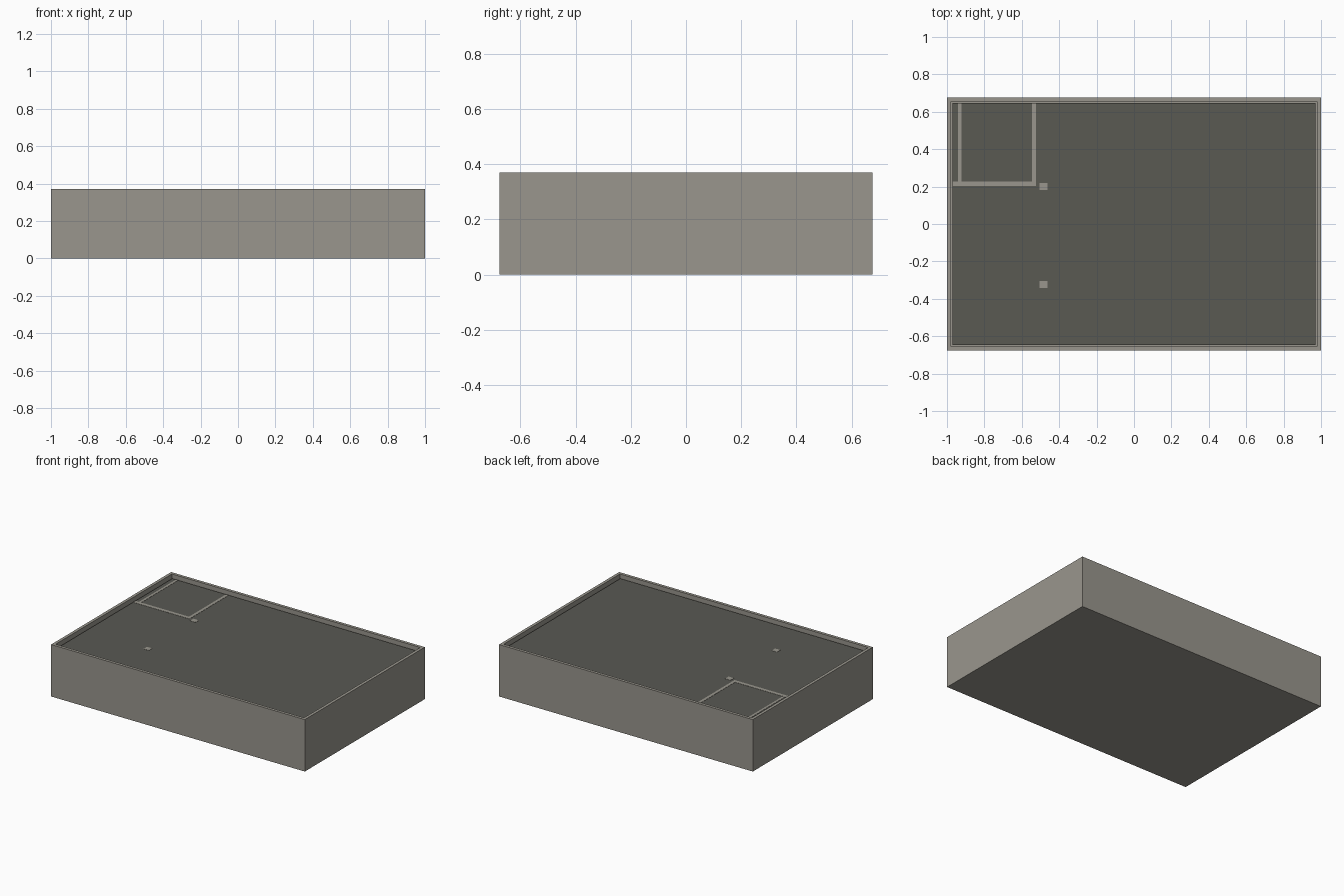
import bpy
import bmesh
from mathutils import Vector

cube = bpy.data.objects.get("Cube")
if cube:
    bpy.data.objects.remove(cube, do_unlink=True)

HALF_X, HALF_Y, HEIGHT = 1.0, 0.676, 0.37
WALL, FLOOR_Z, ROOF_Z = 0.03, 0.02, 0.343
IN_X, IN_Y = HALF_X - WALL, HALF_Y - WALL


def material(name, rgb):
    mat = bpy.data.materials.new(name)
    mat.use_nodes = True
    mat.diffuse_color = (*rgb, 1)
    shader = next(n for n in mat.node_tree.nodes if n.type == "BSDF_PRINCIPLED")
    shader.inputs["Base Color"].default_value = (*rgb, 1)
    return mat


wall_mat = material("warm grey", (0.32, 0.305, 0.267))
roof_mat = material("dark grey", (0.1, 0.1, 0.086))


def new_box(low, high):
    bm = bmesh.new()
    bmesh.ops.create_cube(bm, size=1)
    low, high = Vector(low), Vector(high)
    for v in bm.verts:
        v.co = (low + high) / 2 + v.co * (high - low)
    return bm


def finish(bm, name, mat):
    mesh = bpy.data.meshes.new(name)
    bm.normal_update()
    bm.to_mesh(mesh)
    bm.free()
    mesh.materials.append(mat)
    obj = bpy.data.objects.new(name, mesh)
    bpy.context.collection.objects.link(obj)
    return obj


# Outer walls and floor: a box hollowed from the top
bm = new_box((-HALF_X, -HALF_Y, 0), (HALF_X, HALF_Y, HEIGHT))
bm.normal_update()
top = max(bm.faces, key=lambda f: f.calc_center_median().z)
bmesh.ops.inset_region(bm, faces=[top], thickness=WALL)
pit = bmesh.ops.extrude_face_region(bm, geom=[top])["geom"]
bmesh.ops.translate(bm, vec=(0, 0, FLOOR_Z - HEIGHT),
                    verts=[g for g in pit if isinstance(g, bmesh.types.BMVert)])
if top.is_valid:
    bmesh.ops.delete(bm, geom=[top], context="FACES_ONLY")
bmesh.ops.recalc_face_normals(bm, faces=bm.faces[:])
finish(bm, "outer_walls", wall_mat)

# Flat roof sunk below the parapet
finish(new_box((-IN_X, -IN_Y, ROOF_Z - 0.02), (IN_X, IN_Y, ROOF_Z)), "roof", roof_mat)

# Room partitions and columns, their tops just showing at roof level
inner_parts = {
    "room_front_wall": (-IN_X, -0.525, 0.203, 0.228),
    "room_right_wall": (-0.94, -0.923, 0.228, IN_Y),
    "room_left_wall": (-0.546, -0.525, 0.228, IN_Y),
    "back_column": (-0.505, -0.463, 0.182, 0.22),
    "front_column": (-0.505, -0.463, -0.342, -0.304),
}
for name, (x0, x1, y0, y1) in inner_parts.items():
    finish(new_box((x0, y0, FLOOR_Z), (x1, y1, ROOF_Z + 0.0015)), name, wall_mat)
